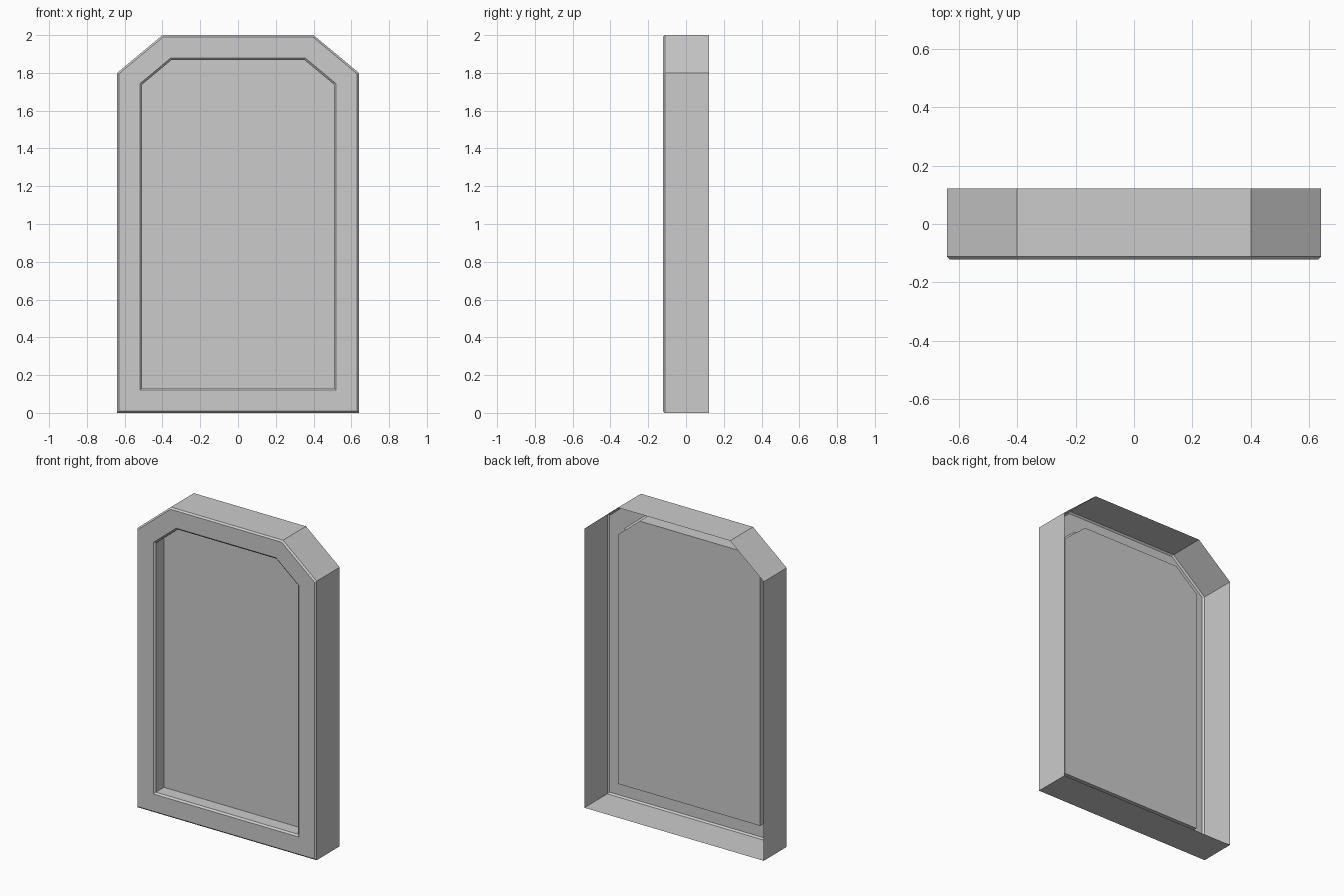
import bpy, bmesh, math

if "Cube" in bpy.data.objects:
    bpy.data.objects.remove(bpy.data.objects["Cube"])

# outer outline, counter-clockwise seen from the front (x, z)
OUTLINE = [(-0.64, 0), (0.64, 0), (0.64, 1.8), (0.4, 2.0), (-0.4, 2.0), (-0.64, 1.8)]
# section steps from back rim to recessed panel: (inset, y)
STEPS = [(0.0, 0.122), (0.0, -0.112), (0.01, -0.122), (0.121, -0.122),
         (0.132, -0.112), (0.132, -0.03)]


def inset(points, d):
    """Parallel offset of a convex polygon, inwards by d."""
    out = []
    for i, (x, z) in enumerate(points):
        px, pz = points[i - 1]
        qx, qz = points[(i + 1) % len(points)]
        a, b = math.hypot(x - px, z - pz), math.hypot(qx - x, qz - z)
        n1 = (-(z - pz) / a, (x - px) / a)
        n2 = (-(qz - z) / b, (qx - x) / b)
        k = d / (1 + n1[0] * n2[0] + n1[1] * n2[1])
        out.append((x + k * (n1[0] + n2[0]), z + k * (n1[1] + n2[1])))
    return out


bm = bmesh.new()
rings = [[bm.verts.new((x, y, z)) for x, z in inset(OUTLINE, d)] for d, y in STEPS]

# outer wall, bevels, front frame and recess wall (the back stays open)
for r0, r1 in zip(rings, rings[1:]):
    for i in range(len(r0)):
        j = (i + 1) % len(r0)
        bm.faces.new((r0[i], r1[i], r1[j], r0[j]))
# recessed panel
bm.faces.new(rings[-1])
bm.normal_update()
if bm.faces[:][-1].normal.y > 0:
    bmesh.ops.reverse_faces(bm, faces=bm.faces[:])

mesh = bpy.data.meshes.new("recessed_panel_frame")
bm.to_mesh(mesh)
bm.free()
obj = bpy.data.objects.new("recessed_panel_frame", mesh)
bpy.context.collection.objects.link(obj)
